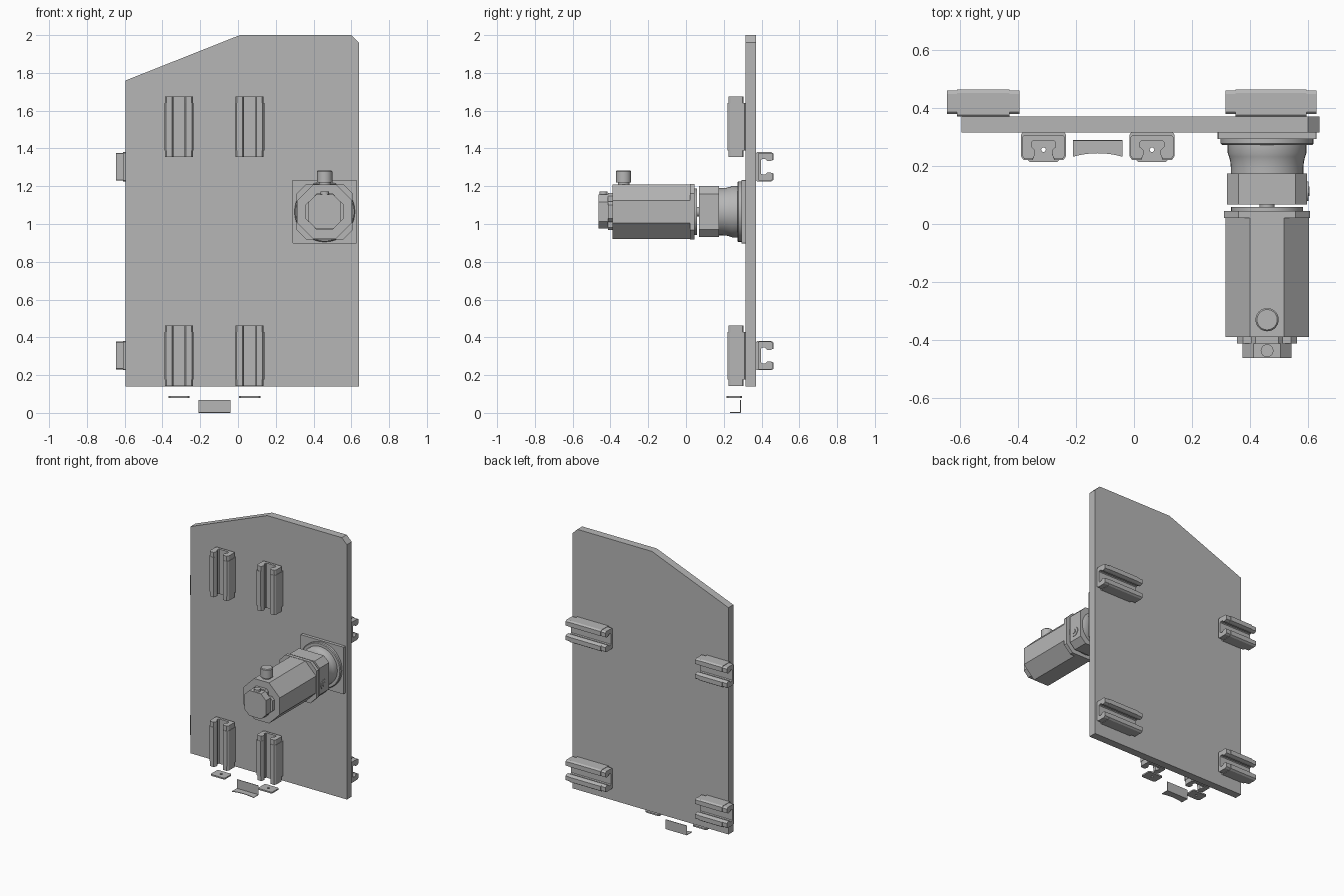
import bpy, bmesh, math
from mathutils import Vector

cube = bpy.data.objects.get("Cube")
if cube:
    bpy.data.objects.remove(cube)

grey = bpy.data.materials.new("plain_grey")
grey.use_nodes = True
grey.diffuse_color = (0.47, 0.47, 0.47, 1)
grey.node_tree.nodes["Principled BSDF"].inputs["Base Color"].default_value = (0.47, 0.47, 0.47, 1)

# Maps a profile point (u, v) and a distance t to space, by extrusion axis
AXES = {"x": lambda u, v, t: Vector((t, u, v)),
        "y": lambda u, v, t: Vector((u, t, v)),
        "z": lambda u, v, t: Vector((u, v, t))}


def finish(name, bm, smooth=False):
    bmesh.ops.recalc_face_normals(bm, faces=bm.faces[:])
    mesh = bpy.data.meshes.new(name)
    bm.to_mesh(mesh)
    bm.free()
    mesh.materials.append(grey)
    ob = bpy.data.objects.new(name, mesh)
    bpy.context.collection.objects.link(ob)
    if smooth:
        bpy.ops.object.select_all(action="DESELECT")
        ob.select_set(True)
        bpy.context.view_layer.objects.active = ob
        bpy.ops.object.shade_smooth_by_angle(angle=math.radians(30))
    return ob


def loft(name, rings, axis, smooth=False):
    """Skin closed rings, each given as (points, distance), and cap both ends."""
    bm = bmesh.new()
    loops = [[bm.verts.new(AXES[axis](u, v, t)) for u, v in pts] for pts, t in rings]
    n = len(loops[0])
    for a, b in zip(loops, loops[1:]):
        for i in range(n):
            j = (i + 1) % n
            bm.faces.new((a[i], a[j], b[j], b[i]))
    bm.faces.new(loops[0])
    bm.faces.new(loops[-1])
    return finish(name, bm, smooth)


def prism(name, pts, start, end, axis):
    return loft(name, [(pts, start), (pts, end)], axis)


def circle(cu, cv, r, n=40):
    return [(cu + r * math.cos(math.tau * i / n), cv + r * math.sin(math.tau * i / n))
            for i in range(n)]


def lathe(name, cu, cv, profile, axis, n=40):
    return loft(name, [(circle(cu, cv, r, n), t) for r, t in profile], axis, True)


def chamfered(cu, cv, hu, hv, c):
    """Rectangle with cut corners."""
    quarter = [(hu, hv - c), (hu - c, hv)]
    pts = quarter + [(-u, v) for u, v in reversed(quarter)]
    pts += [(-u, -v) for u, v in pts]
    return [(cu + u, cv + v) for u, v in pts]


def rect(u0, u1, v0, v1):
    return [(u0, v0), (u1, v0), (u1, v1), (u0, v1)]


# Mounting plate
prism("mounting_plate",
      [(-0.595, 0.14), (0.64, 0.14), (0.64, 1.96), (0.6, 2.0), (0.01, 2.0), (-0.595, 1.76)],
      0.315, 0.37, "y")

# Linear guide carriages: slotted body between two slimmer end caps
SLOT = [(0.037, 0), (0.03, 0.018), (0.03, 0.034), (0.042, 0.045), (0.042, 0.06), (0.037, 0.066)]


def carriage_profile(half, front, back):
    outer = [(half - 0.005, back), (half, back - 0.006), (half, front + 0.012),
             (half - 0.008, front)]
    inner = [(u, max(v, front)) for u, v in SLOT]
    side = outer + inner
    return side + [(-u, v) for u, v in reversed(side)]


def carriage(name, start, end, axis, place):
    cap = 0.035
    body = [place(u, v) for u, v in carriage_profile(0.077, 0, 0.094)]
    slim = [place(u, v) for u, v in carriage_profile(0.074, 0.003, 0.084)]
    prism(name + "_body", body, start + cap, end - cap, axis)
    prism(name + "_cap_a", slim, start, start + cap, axis)
    prism(name + "_cap_b", slim, end - cap, end, axis)


for side, cx in (("right", -0.312), ("left", 0.062)):
    for level, z0 in (("lower", 0.142), ("upper", 1.355)):
        carriage(f"front_carriage_{level}_{side}", z0, z0 + 0.32, "z",
                 lambda u, v, cx=cx: (cx + u, 0.221 + v))

for side, x0, x1 in (("right", -0.645, -0.395), ("left", 0.315, 0.63)):
    for level, cz in (("lower", 0.303), ("upper", 1.303)):
        carriage(f"back_carriage_{level}_{side}", x0, x1, "x",
                 lambda u, v, cz=cz: (0.464 - v, cz + u))

# Thin end plates with a small hole, below the front carriages
for side, cx in (("right", -0.312), ("left", 0.062)):
    plate = prism("end_plate_" + side, chamfered(cx, 0.255, 0.056, 0.041, 0.008),
                  0.08, 0.09, "z")
    hole = prism("hole_cutter_" + side, circle(cx, 0.256, 0.008, 16), 0.06, 0.11, "z")
    hole.hide_render = True
    hole.hide_set(True)
    cut = plate.modifiers.new("hole", "BOOLEAN")
    cut.object = hole
    cut.operation = "DIFFERENCE"
    cut.solver = "EXACT"
    bpy.context.view_layer.objects.active = plate
    bpy.ops.object.modifier_apply(modifier=cut.name)
    bpy.data.objects.remove(hole)

# Bent sheet bracket with a hollowed front edge
prism("bracket_upright", rect(-0.21, -0.04, 0.286, 0.29), 0.0, 0.068, "z")
arc = [(-0.21 + 0.17 * i / 12, 0.232 + 0.012 * (1 - (i / 6 - 1) ** 2)) for i in range(13)]
prism("bracket_foot", arc + [(-0.04, 0.286), (-0.21, 0.286)], 0.0, 0.004, "z")

# Gearbox: square flange, round collar, flared housing and clamp block
MX, MZ = 0.459, 1.065
prism("gearbox_flange", chamfered(MX, MZ, 0.171, 0.168, 0.003), 0.293, 0.315, "y")
lathe("gearbox_collar", MX, MZ, [(0.155, 0.272), (0.16, 0.277), (0.16, 0.293)], "y")
lathe("gearbox_housing", MX, MZ,
      [(0.125, 0.17), (0.125, 0.195), (0.127, 0.215), (0.131, 0.232), (0.136, 0.245),
       (0.136, 0.272)], "y")
prism("clamp_block", chamfered(MX, MZ, 0.138, 0.135, 0.04), 0.068, 0.175, "y")
lathe("access_port_rim", 0.113, 1.03, [(0.033, 0.59), (0.033, 0.601)], "x", 24)
lathe("access_port_plug", 0.113, 1.03, [(0.016, 0.6), (0.016, 0.605)], "x", 6)

# Motor: shaft, pilot disc, flange and octagonal body
lathe("motor_shaft", MX, MZ, [(0.026, 0.055), (0.026, 0.07)], "y", 24)
lathe("motor_pilot", MX, MZ, [(0.124, 0.044), (0.124, 0.058)], "y")
prism("motor_flange", chamfered(MX, MZ, 0.148, 0.147, 0.05), 0.02, 0.045, "y")
prism("motor_body", chamfered(MX, MZ, 0.144, 0.145, 0.085), -0.39, 0.02, "y")

# Encoder housing at the motor's front end
prism("encoder_base", chamfered(MX, MZ, 0.103, 0.055, 0.02), -0.412, -0.39, "y")
prism("encoder_base_upright", chamfered(MX, MZ, 0.055, 0.098, 0.015), -0.412, -0.39, "y")
prism("encoder_cap", chamfered(MX, MZ, 0.085, 0.09, 0.038), -0.462, -0.412, "y")
lathe("encoder_plug", MX, -0.437, [(0.022, 1.14), (0.022, 1.172)], "z", 20)

# Power connector on top of the motor
lathe("connector_neck", MX, -0.33, [(0.031, 1.2), (0.031, 1.222)], "z", 32)
lathe("connector", MX, -0.33, [(0.04, 1.22), (0.04, 1.279), (0.035, 1.284)], "z", 32)
